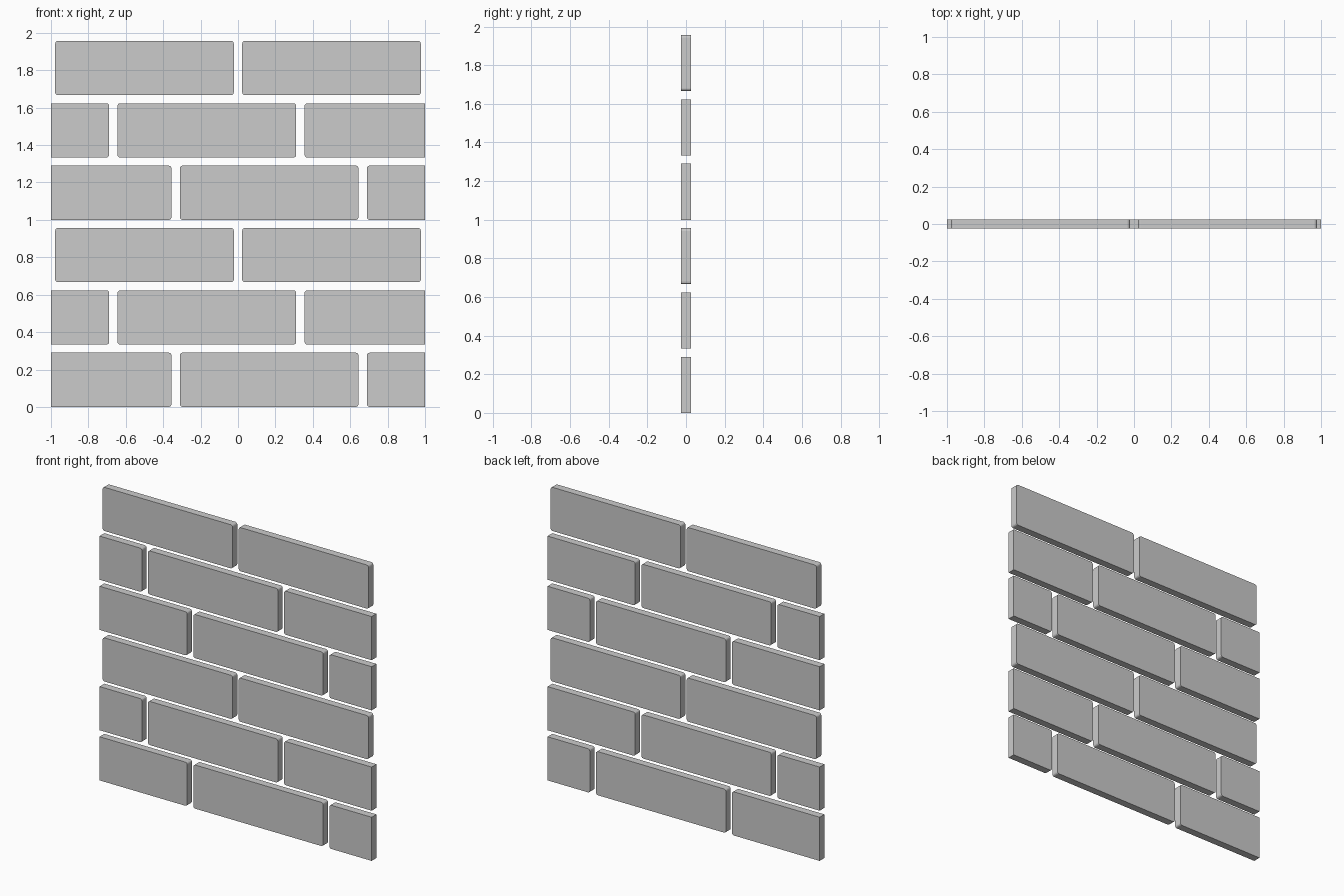
import bpy, bmesh, math

if "Cube" in bpy.data.objects:
    bpy.data.objects.remove(bpy.data.objects["Cube"])

PITCH = 1 / 3        # row spacing
H = 0.29             # brick height
GAP = 0.045          # joint width between bricks
DEPTH = 0.05
R = 0.014            # corner radius
SEG = 3


def brick(name, x0, x1, z0):
    """Rounded slab; ends cut off at the wall edge keep square corners."""
    z1 = z0 + H
    left, right = x0 < -0.999, x1 > 0.999
    corners = [(x0, z0, 1, 1, 180, left), (x1, z0, -1, 1, 270, right),
               (x1, z1, -1, -1, 0, right), (x0, z1, 1, -1, 90, left)]
    pts = []
    for x, z, sx, sz, start, square in corners:
        if square:
            pts.append((x, z))
            continue
        for i in range(SEG + 1):
            a = math.radians(start + 90 * i / SEG)
            pts.append((x + sx * R + R * math.cos(a), z + sz * R + R * math.sin(a)))
    bm = bmesh.new()
    face = bm.faces.new([bm.verts.new((x, -DEPTH / 2, z)) for x, z in pts])
    new = bmesh.ops.extrude_face_region(bm, geom=[face], use_keep_orig=True)["geom"]
    bmesh.ops.translate(bm, vec=(0, DEPTH, 0),
                        verts=[v for v in new if isinstance(v, bmesh.types.BMVert)])
    bmesh.ops.recalc_face_normals(bm, faces=bm.faces[:])
    mesh = bpy.data.meshes.new(name)
    bm.to_mesh(mesh)
    bm.free()
    bpy.context.collection.objects.link(bpy.data.objects.new(name, mesh))


# Six rows, each shifted a third of a brick from the one below
offsets = [1 / 6, -1 / 6, -1 / 2]
for row in range(6):
    for k in range(-2, 3):
        c = offsets[row % 3] + k
        x0 = max(c - 0.5 + GAP / 2, -1.0)
        x1 = min(c + 0.5 - GAP / 2, 1.0)
        if x1 - x0 > 0.1:
            brick(f"brick_row{row + 1}_{k + 3}", x0, x1, row * PITCH)
